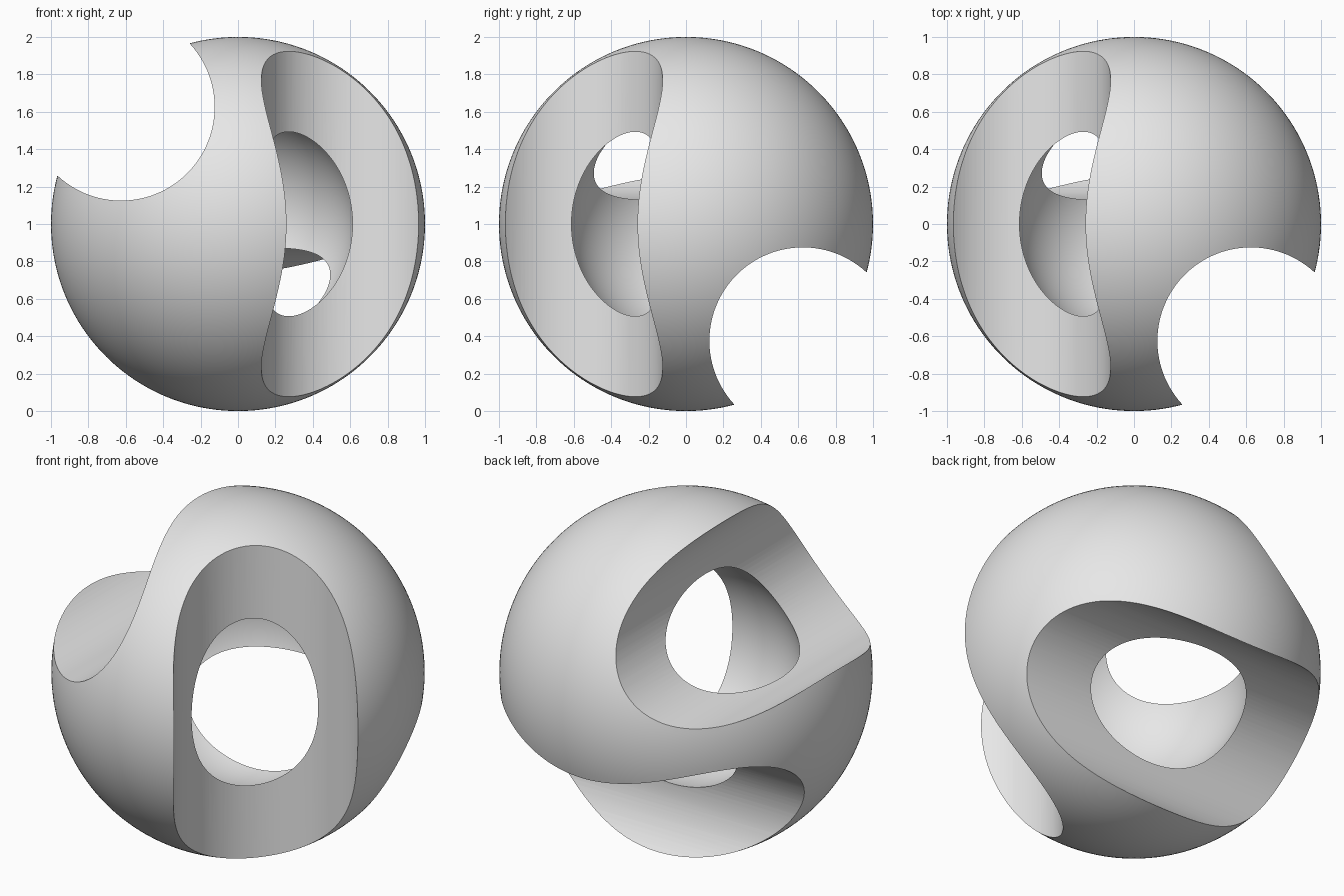
import bpy
import math

if "Cube" in bpy.data.objects:
    bpy.data.objects.remove(bpy.data.objects["Cube"])

CENTRE = (0, 0, 1)
OFFSET = 0.625        # distance of each bore axis from the centre planes
BORE_RADIUS = 0.5
CAVITY_RADIUS = 0.625

clay = bpy.data.materials.new("light grey")
clay.diffuse_color = (0.8, 0.8, 0.8, 1)
clay.use_nodes = True
clay.node_tree.nodes["Principled BSDF"].inputs["Base Color"].default_value = clay.diffuse_color


def ball(name, radius):
    bpy.ops.mesh.primitive_ico_sphere_add(subdivisions=6, radius=radius, location=CENTRE)
    obj = bpy.context.object
    obj.name = name
    obj.data.materials.append(clay)
    return obj


def bore(name, offset, rotation):
    loc = [c + o for c, o in zip(CENTRE, offset)]
    bpy.ops.mesh.primitive_cylinder_add(vertices=128, radius=BORE_RADIUS, depth=3,
                                        location=loc, rotation=rotation)
    obj = bpy.context.object
    obj.name = name
    obj.data.materials.append(clay)
    return obj


# Outer ball
shell = ball("pierced_shell", 1.0)

# Round cavity and three mutually perpendicular bores
q = math.pi / 2
cutters = [
    ball("cavity_cutter", CAVITY_RADIUS),
    bore("bore_along_x", (0, OFFSET, -OFFSET), (0, q, 0)),
    bore("bore_along_y", (-OFFSET, 0, OFFSET), (q, 0, 0)),
    bore("bore_along_z", (OFFSET, -OFFSET, 0), (0, 0, 0)),
]

# Subtract each cutter from the ball, then discard it
bpy.ops.object.select_all(action='DESELECT')
shell.select_set(True)
bpy.context.view_layer.objects.active = shell
for cutter in cutters:
    cutter.hide_render = True
    mod = shell.modifiers.new(cutter.name, 'BOOLEAN')
    mod.operation = 'DIFFERENCE'
    mod.solver = 'EXACT'
    mod.object = cutter
    bpy.ops.object.modifier_apply(modifier=mod.name)
for cutter in cutters:
    bpy.data.objects.remove(cutter)

# Smooth surfaces with crisp rims
bpy.ops.object.shade_smooth_by_angle(angle=math.radians(30))
